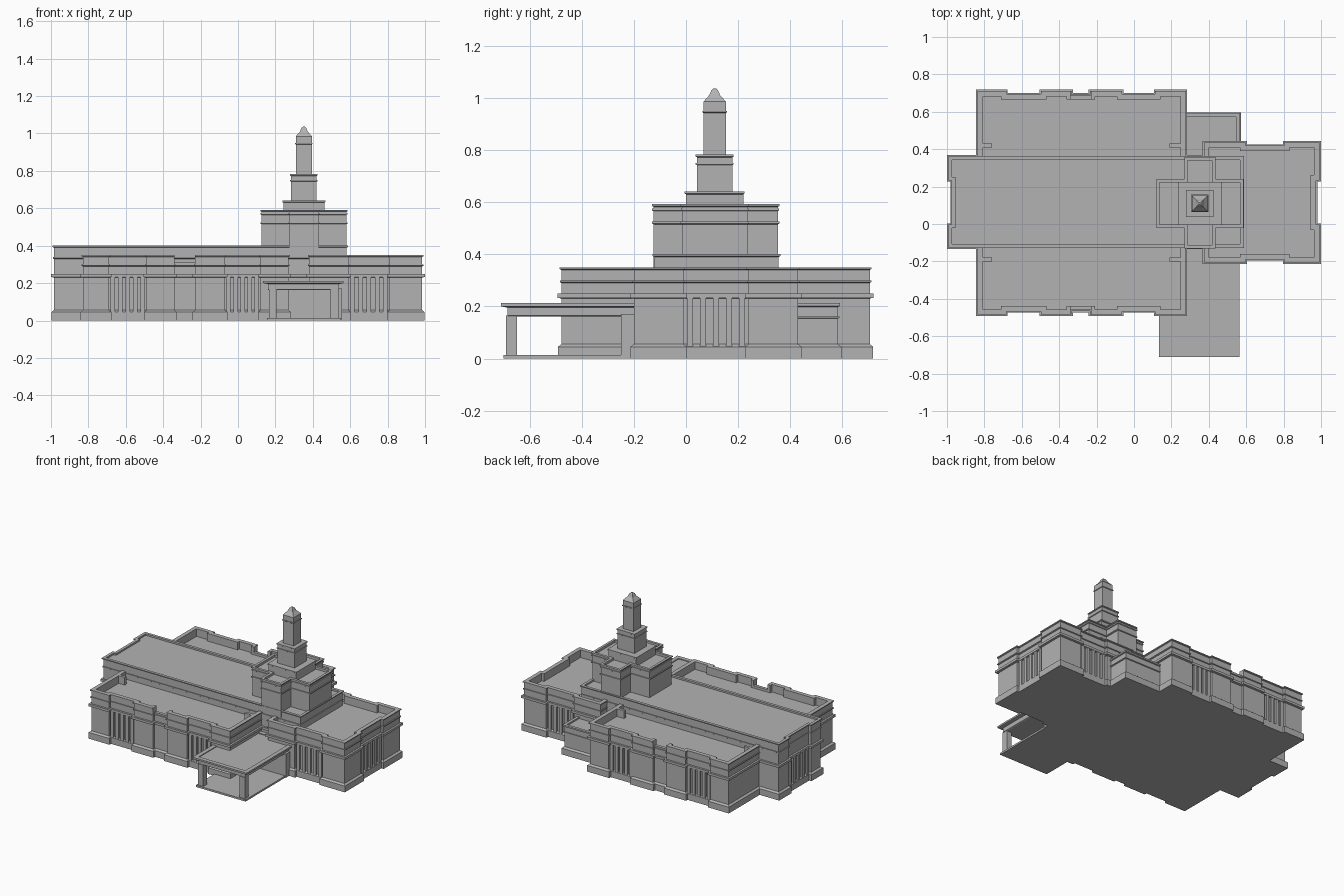
import bpy
import bmesh

cube = bpy.data.objects.get("Cube")
if cube:
    bpy.data.objects.remove(cube, do_unlink=True)

STONE = (0.45, 0.45, 0.45, 1)
stone = bpy.data.materials.new("grey_stone")
stone.use_nodes = True
stone.diffuse_color = STONE
stone.node_tree.nodes["Principled BSDF"].inputs["Base Color"].default_value = STONE


def finish(name, bm):
    bmesh.ops.recalc_face_normals(bm, faces=bm.faces)
    mesh = bpy.data.meshes.new(name)
    bm.to_mesh(mesh)
    bm.free()
    mesh.materials.append(stone)
    ob = bpy.data.objects.new(name, mesh)
    bpy.context.collection.objects.link(ob)
    return ob


def plan(x0, x1, y0, y1, south=(), east=(), north=(), west=(), d=0.018):
    """Counter-clockwise rectangle with shallow recesses in its sides."""
    pts = [(x0, y0)]
    for a, b in south:
        pts += [(a, y0), (a, y0 + d), (b, y0 + d), (b, y0)]
    pts.append((x1, y0))
    for a, b in east:
        pts += [(x1, a), (x1 - d, a), (x1 - d, b), (x1, b)]
    pts.append((x1, y1))
    for a, b in reversed(north):
        pts += [(b, y1), (b, y1 - d), (a, y1 - d), (a, y1)]
    pts.append((x0, y1))
    for a, b in reversed(west):
        pts += [(x0, b), (x0 + d, b), (x0 + d, a), (x0, a)]
    return pts


def offset(pts, d):
    """Move every wall of a right-angled plan outward by d."""
    out = []
    for i, (x, y) in enumerate(pts):
        px, py = pts[i - 1]
        nx, ny = pts[(i + 1) % len(pts)]
        sx = (y > py) - (y < py) + (ny > y) - (ny < y)
        sy = (px > x) - (px < x) + (x > nx) - (x < nx)
        out.append((x + d * sx, y + d * sy))
    return out


def loft(name, pts, profile):
    """Sweep an (offset, height) wall profile round a plan and cap it."""
    bm = bmesh.new()
    rings = [[bm.verts.new((x, y, z)) for x, y in offset(pts, d)] for d, z in profile]
    n = len(pts)
    for a, b in zip(rings, rings[1:]):
        for i in range(n):
            j = (i + 1) % n
            bm.faces.new((a[i], a[j], b[j], b[i]))
    bm.faces.new(rings[0][::-1])
    bm.faces.new(rings[-1])
    return finish(name, bm)


def box(name, x0, x1, y0, y1, z0, z1):
    return loft(name, plan(x0, x1, y0, y1), [(0, z0), (0, z1)])


def band(z0, z1, d):
    return [(0, z0), (d, z0 + 0.003), (d, z1), (0, z1)]


def coping(z, d, inner, roof):
    return [(0, z - 0.01), (d, z - 0.007), (d, z), (-inner, z), (-inner, roof)]


# Wall profiles
base = [(0.013, 0), (0.013, 0.045), (0, 0.055)]
lower = base + band(0.23, 0.25, 0.014)
wing_wall = lower + band(0.29, 0.3, 0.006) + coping(0.35, 0.007, 0.022, 0.295)
nave_wall = lower + band(0.33, 0.34, 0.005) + coping(0.4, 0.008, 0.012, 0.388)

# Main building masses
bays = [(-0.69, -0.49), (-0.34, -0.23), (-0.07, 0.12)]
hall = loft("side_halls", plan(-0.83, 0.27, -0.478, 0.705, south=bays, north=bays), wing_wall)
loft("nave", plan(-0.985, 0.58, -0.12, 0.355, west=[(-0.01, 0.24)]), nave_wall)
end_bay = [(0.59, 0.81)]
loft("east_wing", plan(0.38, 0.985, -0.2, 0.43, south=end_bay, north=end_bay,
                       east=[(-0.01, 0.24)]), wing_wall)

# Lowered parapet over the narrow middle bays
for y0, y1 in ((-0.55, -0.43), (0.66, 0.78)):
    cutter = box("parapet_cutter", -0.34, -0.23, y0, y1, 0.312, 0.45)
    cutter.hide_render = True
    mod = hall.modifiers.new("dip", "BOOLEAN")
    mod.operation = "DIFFERENCE"
    mod.object = cutter
    bpy.context.view_layer.objects.active = hall
    bpy.ops.object.modifier_apply(modifier=mod.name)
    bpy.data.objects.remove(cutter, do_unlink=True)

# Short parapet returns beside the nave
for x0, x1 in ((-0.83, -0.76), (0.19, 0.27)):
    for y in (-0.2, 0.41):
        box("parapet_return", x0, x1, y, y + 0.02, 0.28, 0.35)


# Window fins standing in the recessed bays
def fins(name, a, b, wall, axis, count=5):
    pitch = (b - a) / count
    for i in range(count):
        c = a + pitch * (i + 0.5)
        u, v = (c - 0.012, c + 0.012), (wall - 0.012, wall + 0.012)
        x, y = (u, v) if axis == "x" else (v, u)
        box(name, *x, *y, 0.04, 0.235)


for a, b in (bays[0], bays[2]):
    fins("hall_window_fin", a, b, -0.46, "x")
    fins("hall_window_fin", a, b, 0.687, "x")
for wall in (-0.182, 0.412):
    fins("wing_window_fin", *end_bay[0], wall, "x")
fins("east_window_fin", -0.01, 0.24, 0.967, "y")
fins("west_window_fin", -0.01, 0.24, -0.967, "y")

# Cross-shaped tower base
X, Y = (0.125, 0.275, 0.43, 0.58), (-0.125, -0.015, 0.235, 0.352)
cross = [(X[0], Y[1]), (X[1], Y[1]), (X[1], Y[0]), (X[2], Y[0]),
         (X[2], Y[1]), (X[3], Y[1]), (X[3], Y[2]), (X[2], Y[2]),
         (X[2], Y[3]), (X[1], Y[3]), (X[1], Y[2]), (X[0], Y[2])]
loft("tower_base", cross, [(0, 0.35)] + band(0.515, 0.525, 0.006)
     + band(0.565, 0.575, 0.005) + coping(0.592, 0.006, 0.012, 0.575))

# Stepped tower and spire
CX, CY = 0.352, 0.11


def tier(name, half, profile):
    loft(name, plan(CX - half, CX + half, CY - half, CY + half), profile)


tier("tower_step", 0.11, [(0, 0.57)] + band(0.63, 0.641, 0.005))
tier("tower_middle", 0.068, [(0, 0.63)] + band(0.742, 0.75, 0.005)
     + band(0.772, 0.782, 0.005))
tier("tower_shaft", 0.043, [(0, 0.77)] + band(0.942, 0.95, 0.004) + [(0, 0.985)])
tier("spire", 0.043, [(0, 0.985), (-0.022, 1.01), (-0.031, 1.03), (-0.038, 1.036)])

# Low rear annex
loft("rear_annex", plan(0.25, 0.558, 0.35, 0.583), base + band(0.153, 0.162, 0.006)
     + band(0.198, 0.212, 0.008) + [(-0.012, 0.212), (-0.012, 0.2)])

# Entrance block and covered drive
box("entrance_block", 0.25, 0.555, -0.25, -0.1, 0, 0.17)
box("entrance_floor", 0.155, 0.55, -0.7, -0.18, 0, 0.013)
loft("canopy", plan(0.16, 0.54, -0.685, -0.15),
     [(-0.005, 0.162), (0, 0.165), (0, 0.195), (0.025, 0.2), (0.025, 0.212),
      (-0.005, 0.212), (-0.005, 0.206)])
for x in (0.165, 0.495):
    box("canopy_column", x, x + 0.042, -0.69, -0.648, 0.01, 0.165)
